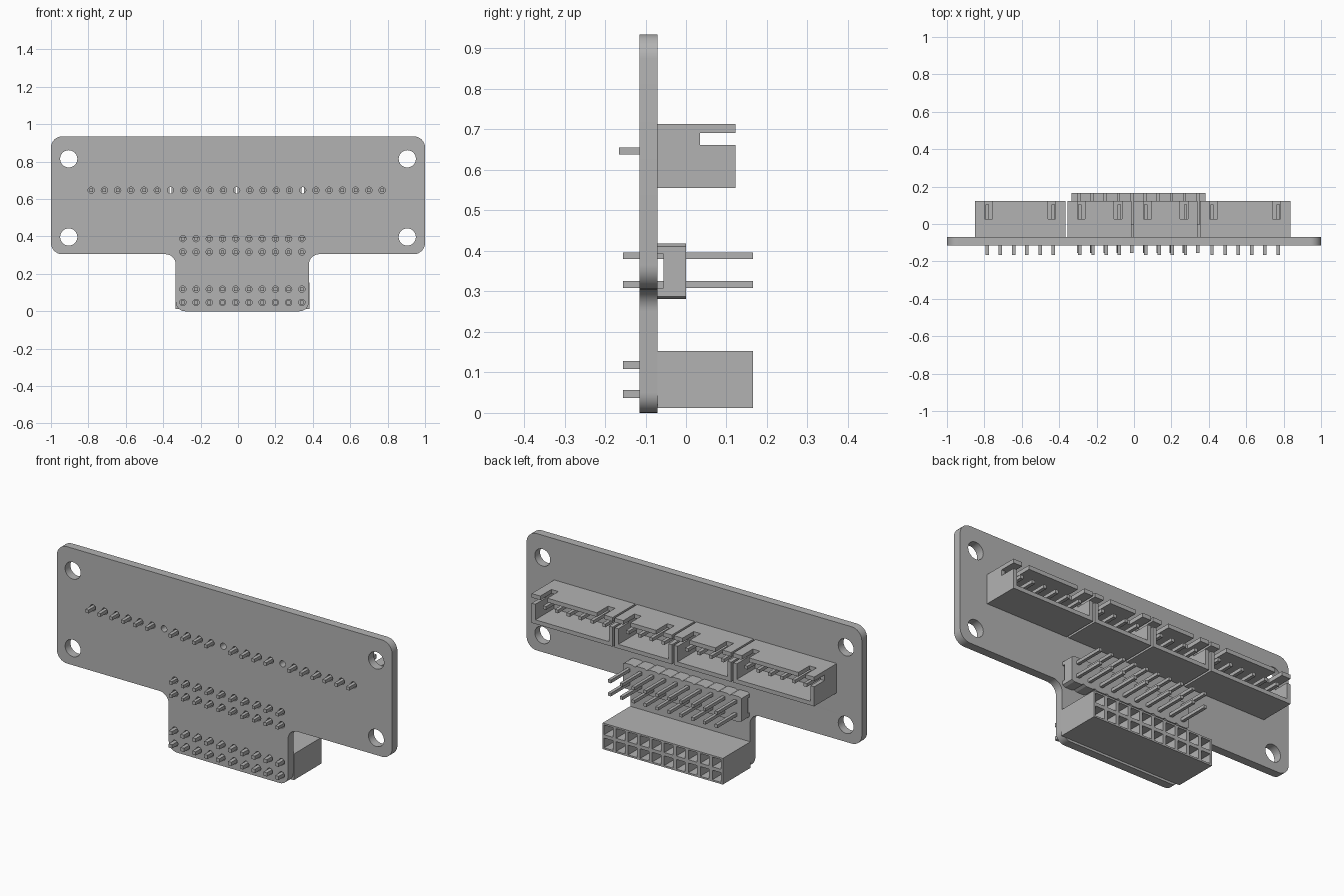
import bpy, bmesh
from math import sin, cos, pi
from mathutils import Vector, Matrix

cube = bpy.data.objects.get("Cube")
if cube:
    bpy.data.objects.remove(cube)

grey = bpy.data.materials.new("plain grey")
grey.use_nodes = True
grey.diffuse_color = (0.45, 0.45, 0.45, 1)
grey.node_tree.nodes["Principled BSDF"].inputs["Base Color"].default_value = grey.diffuse_color

PITCH = 0.0707
BACK = -0.07       # rear face of the board
FRONT = -0.115     # front face of the board


def add_object(name, bm):
    bmesh.ops.recalc_face_normals(bm, faces=bm.faces)
    mesh = bpy.data.meshes.new(name)
    bm.to_mesh(mesh)
    bm.free()
    mesh.materials.append(grey)
    obj = bpy.data.objects.new(name, mesh)
    bpy.context.collection.objects.link(obj)
    return obj


def add_box(bm, lo, hi):
    lo, hi = Vector(lo), Vector(hi)
    place = Matrix.Translation((lo + hi) / 2) @ Matrix.Diagonal((*(hi - lo), 1))
    bmesh.ops.create_cube(bm, size=1, matrix=place)


def box(name, lo, hi):
    bm = bmesh.new()
    add_box(bm, lo, hi)
    return add_object(name, bm)


def cut_box(obj, lo, hi):
    """Subtract a box from an object and discard the cutter."""
    cutter = box("cutter", lo, hi)
    cutter.hide_render = True
    mod = obj.modifiers.new("cut", 'BOOLEAN')
    mod.operation, mod.solver, mod.object = 'DIFFERENCE', 'EXACT', cutter
    bpy.context.view_layer.update()
    result = bpy.data.meshes.new_from_object(
        obj.evaluated_get(bpy.context.evaluated_depsgraph_get()))
    obj.modifiers.clear()
    obj.data = result
    bpy.data.objects.remove(cutter)


def pins(name, xs, zs, width, y0, y1):
    bm = bmesh.new()
    h = width / 2
    for x in xs:
        for z in zs:
            add_box(bm, (x - h, y0, z - h), (x + h, y1, z + h))
    return add_object(name, bm)


def rounded(corners, steps=8):
    """Round every right-angled corner (x, z, radius) of an outline."""
    pts = []
    for i, (x, z, r) in enumerate(corners):
        p = Vector((x, z))
        d1 = (Vector(corners[i - 1][:2]) - p).normalized()
        d2 = (Vector(corners[(i + 1) % len(corners)][:2]) - p).normalized()
        c = p + (d1 + d2) * r
        for k in range(steps + 1):
            t = pi / 2 * k / steps
            pts.append(c - d2 * r * cos(t) - d1 * r * sin(t))
    return pts


def circle(x, z, r, sides):
    return [Vector((x + r * cos(2 * pi * k / sides), z + r * sin(2 * pi * k / sides)))
            for k in range(sides)]


# Pin layout
row_z = 0.647
row_x = [-0.785 + PITCH * i for i in range(23)]
grid_x = [-0.295 + PITCH * i for i in range(10)]
socket_z = (0.047, 0.118)
header_z = (0.317, 0.388)

# Circuit board: T outline with mounting holes and pin holes
outline = rounded([(-1, 0.935, 0.06), (-1, 0.305, 0.06), (-0.333, 0.305, 0.055),
                   (-0.333, 0, 0.05), (0.379, 0, 0.05), (0.379, 0.305, 0.055),
                   (1, 0.305, 0.06), (1, 0.935, 0.06)])
loops = [outline]
loops += [circle(x, z, 0.046, 32) for x in (-0.905, 0.905) for z in (0.397, 0.815)]
loops += [circle(x, row_z, 0.017, 16) for x in row_x]
loops += [circle(x, z, 0.017, 16) for x in grid_x for z in socket_z + header_z]

curve = bpy.data.curves.new("board_outline", 'CURVE')
curve.dimensions = '2D'
curve.fill_mode = 'BOTH'
curve.extrude = (BACK - FRONT) / 2
for loop in loops:
    spline = curve.splines.new('POLY')
    spline.points.add(len(loop) - 1)
    for point, co in zip(spline.points, loop):
        point.co = (co.x, co.y, 0, 1)
    spline.use_cyclic_u = True
curve_obj = bpy.data.objects.new("board_outline", curve)
bpy.context.collection.objects.link(curve_obj)
bpy.context.view_layer.update()
flat = bpy.data.meshes.new_from_object(
    curve_obj.evaluated_get(bpy.context.evaluated_depsgraph_get()))
bpy.data.objects.remove(curve_obj)
bm = bmesh.new()
bm.from_mesh(flat)
bmesh.ops.remove_doubles(bm, verts=bm.verts, dist=0.0001)
bmesh.ops.transform(bm, verts=bm.verts, matrix=Matrix.Translation(
    (0, (FRONT + BACK) / 2, 0)) @ Matrix.Rotation(pi / 2, 4, 'X'))
board = add_object("circuit_board", bm)
bpy.ops.object.select_all(action='DESELECT')
board.select_set(True)
bpy.context.view_layer.objects.active = board
bpy.ops.object.shade_smooth_by_angle()

# Four shrouded connectors along the upper row
rim, bottom, top, wall = 0.122, 0.555, 0.713, 0.022
for number, (first, count) in enumerate([(0, 6), (7, 4), (12, 4), (17, 6)], 1):
    xs = row_x[first:first + count]
    centre = (xs[0] + xs[-1]) / 2
    half = (count - 1) * PITCH / 2 + 0.065
    shell = box(f"connector_shell_{number}",
                (centre - half, BACK, bottom), (centre + half, rim, top))
    # Open cavity, then the slot through both end walls
    cut_box(shell, (centre - half + wall, -0.035, bottom + wall),
            (centre + half - wall, rim + 0.1, top - wall))
    cut_box(shell, (centre - half - 0.1, 0.035, 0.661),
            (centre + half + 0.1, rim + 0.1, top - wall))
    # Latch slots in the upper wall
    for side in (-1, 1):
        x = centre + side * (half - 0.073)
        cut_box(shell, (x - 0.021, 0.028, top - wall - 0.01),
                (x + 0.021, rim + 0.1, top + 0.1))
    pins(f"connector_pins_{number}", xs, [row_z], 0.018, -0.165, 0.105)

# Pin header body: strip of chamfered segments raised on two feet
low, high, chamfer = 0.281, 0.418, 0.007
upper, lower = [], []
for x in grid_x:
    for dx, inset in ((-0.5, chamfer), (-0.3, 0), (0.3, 0), (0.5, chamfer)):
        if dx == -0.5 and x != grid_x[0]:
            continue
        upper.append((x + dx * PITCH, high - inset))
        lower.append((x + dx * PITCH, low + inset))
bm = bmesh.new()
face = bm.faces.new([bm.verts.new((x, BACK, z)) for x, z in upper + lower[::-1]])
extruded = bmesh.ops.extrude_face_region(bm, geom=[face], use_keep_orig=True)
bmesh.ops.translate(bm, vec=(0, -BACK, 0),
                    verts=[v for v in extruded["geom"] if isinstance(v, bmesh.types.BMVert)])
header = add_object("pin_header_body", bm)
cut_box(header, (-0.5, BACK - 0.1, 0.308), (0.5, -0.055, 0.392))
pins("pin_header_pins", grid_x, header_z, 0.017, -0.155, 0.165)

# Socket block: two rows of square openings facing the rear
x0, x1, z0, z1 = -0.335, 0.382, 0.012, 0.153
bm = bmesh.new()
columns = [x0 + (x1 - x0) * i / 10 for i in range(11)]
rows = [z0, (z0 + z1) / 2, z1]
grid = [[bm.verts.new((x, 0.165, z)) for z in rows] for x in columns]
cells = [bm.faces.new((grid[i][j], grid[i][j + 1], grid[i + 1][j + 1], grid[i + 1][j]))
         for i in range(10) for j in range(2)]
extruded = bmesh.ops.extrude_face_region(bm, geom=cells, use_keep_orig=True)
bmesh.ops.translate(bm, vec=(0, BACK - 0.165, 0),
                    verts=[v for v in extruded["geom"] if isinstance(v, bmesh.types.BMVert)])
bmesh.ops.recalc_face_normals(bm, faces=bm.faces)
cells = [f for f in bm.faces if f.normal.y > 0.9]
bmesh.ops.inset_individual(bm, faces=cells, thickness=0.013)
bmesh.ops.inset_individual(bm, faces=cells, thickness=0, depth=-0.15)
add_object("socket_block", bm)
pins("socket_pins", grid_x, socket_z, 0.02, -0.155, BACK + 0.01)
